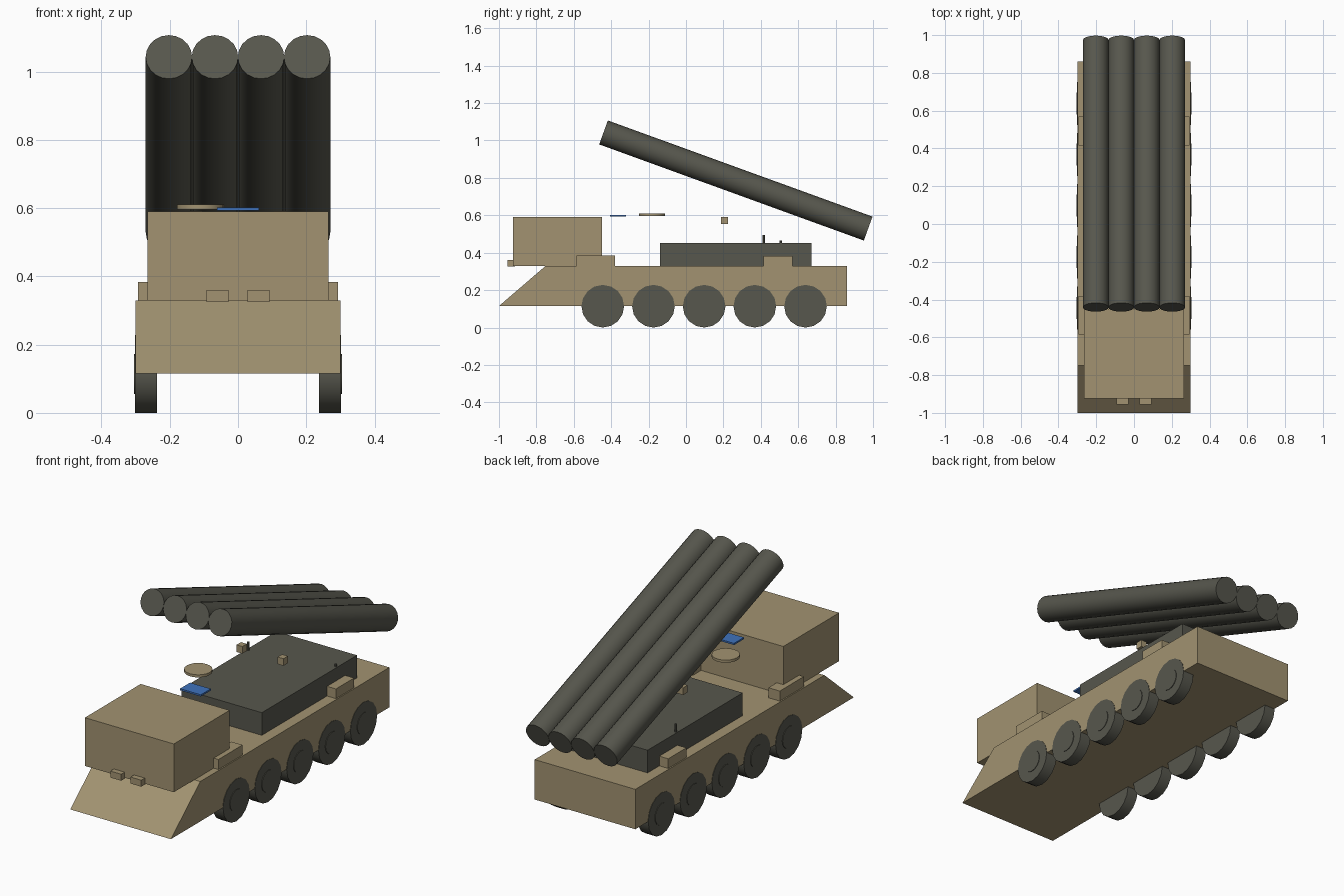
import bpy
import bmesh
from math import radians, pi
from mathutils import Matrix, Vector

if "Cube" in bpy.data.objects:
    bpy.data.objects.remove(bpy.data.objects["Cube"], do_unlink=True)


def material(name, rgb):
    mat = bpy.data.materials.new(name)
    mat.use_nodes = True
    mat.diffuse_color = (*rgb, 1)
    mat.node_tree.nodes["Principled BSDF"].inputs["Base Color"].default_value = (*rgb, 1)
    return mat


TAN = material("desert tan", (0.36, 0.29, 0.165))
GREY = material("dark olive grey", (0.095, 0.095, 0.075))
BLUE = material("blue", (0.05, 0.17, 0.50))


def finish(name, bm, mat, smooth=False):
    bmesh.ops.recalc_face_normals(bm, faces=bm.faces)
    mesh = bpy.data.meshes.new(name)
    bm.to_mesh(mesh)
    bm.free()
    mesh.materials.append(mat)
    obj = bpy.data.objects.new(name, mesh)
    bpy.context.collection.objects.link(obj)
    if smooth:
        bpy.ops.object.select_all(action="DESELECT")
        obj.select_set(True)
        bpy.context.view_layer.objects.active = obj
        bpy.ops.object.shade_smooth_by_angle(angle=radians(35))
    return obj


def box(name, x, y, z, mat):
    """Box from (min, max) pairs along each axis."""
    bm = bmesh.new()
    size = [b - a for a, b in (x, y, z)]
    centre = [(a + b) / 2 for a, b in (x, y, z)]
    bmesh.ops.create_cube(bm, size=1, matrix=Matrix.Translation(centre) @ Matrix.Diagonal((*size, 1)))
    return finish(name, bm, mat)


def cylinder(name, start, end, radius, mat, sides=16):
    """Capped cylinder between two points."""
    start, end = Vector(start), Vector(end)
    axis = end - start
    turn = axis.to_track_quat("Z", "Y").to_matrix().to_4x4()
    bm = bmesh.new()
    bmesh.ops.create_cone(bm, cap_ends=True, segments=sides, radius1=radius, radius2=radius,
                          depth=axis.length, matrix=Matrix.Translation((start + end) / 2) @ turn)
    return finish(name, bm, mat, smooth=True)


# Hull: side profile with a raked nose, extruded across the width
bm = bmesh.new()
profile = [(-1, 0.115), (0.86, 0.115), (0.86, 0.33), (-0.75, 0.33)]
side = bm.faces.new([bm.verts.new((-0.3, y, z)) for y, z in profile])
extruded = bmesh.ops.extrude_face_region(bm, geom=[side])["geom"]
bmesh.ops.translate(bm, vec=(0.6, 0, 0), verts=[v for v in extruded if isinstance(v, bmesh.types.BMVert)])
finish("hull", bm, TAN)

# Cab and launcher deck
box("cab", (-0.265, 0.265), (-0.925, -0.45), (0.33, 0.59), TAN)
box("launcher_deck", (-0.24, 0.24), (-0.14, 0.67), (0.33, 0.452), GREY)

# Parts mirrored left and right
for label, s in (("left", 1), ("right", -1)):
    def span(a, b):
        return tuple(sorted((s * a, s * b)))

    box(f"headlight_{label}", span(0.028, 0.092), (-0.955, -0.915), (0.325, 0.36), TAN)
    box(f"front_side_locker_{label}", span(0.225, 0.293), (-0.585, -0.38), (0.33, 0.384), TAN)
    box(f"rear_side_locker_{label}", span(0.225, 0.293), (0.415, 0.57), (0.33, 0.382), TAN)
    box(f"sensor_block_{label}", span(0.105, 0.14), (0.187, 0.225), (0.553, 0.591), TAN)
    for i in range(5):
        y = -0.445 + 0.271 * i
        cylinder(f"wheel_{label}_{i + 1}", (s * 0.238, y, 0.114), (s * 0.302, y, 0.114), 0.114, GREY)
        cylinder(f"hub_{label}_{i + 1}", (s * 0.28, y, 0.114), (s * 0.305, y, 0.114), 0.058, GREY)

# Launch tubes, raised toward the front
for i in range(4):
    x = -0.2025 + 0.135 * i
    cylinder(f"launch_tube_{i + 1}", (x, 0.974, 0.529), (x, -0.441, 1.043), 0.068, GREY, sides=20)

# Roof equipment
box("blue_panel", (-0.062, 0.062), (-0.405, -0.32), (0.593, 0.602), BLUE)
cylinder("round_hatch", (-0.11, -0.181, 0.596), (-0.11, -0.181, 0.61), 0.069, TAN, sides=20)
cylinder("tall_antenna", (-0.23, 0.415, 0.44), (-0.23, 0.415, 0.495), 0.007, GREY, sides=8)
cylinder("short_antenna", (0.228, 0.507, 0.44), (0.228, 0.507, 0.465), 0.007, GREY, sides=8)
